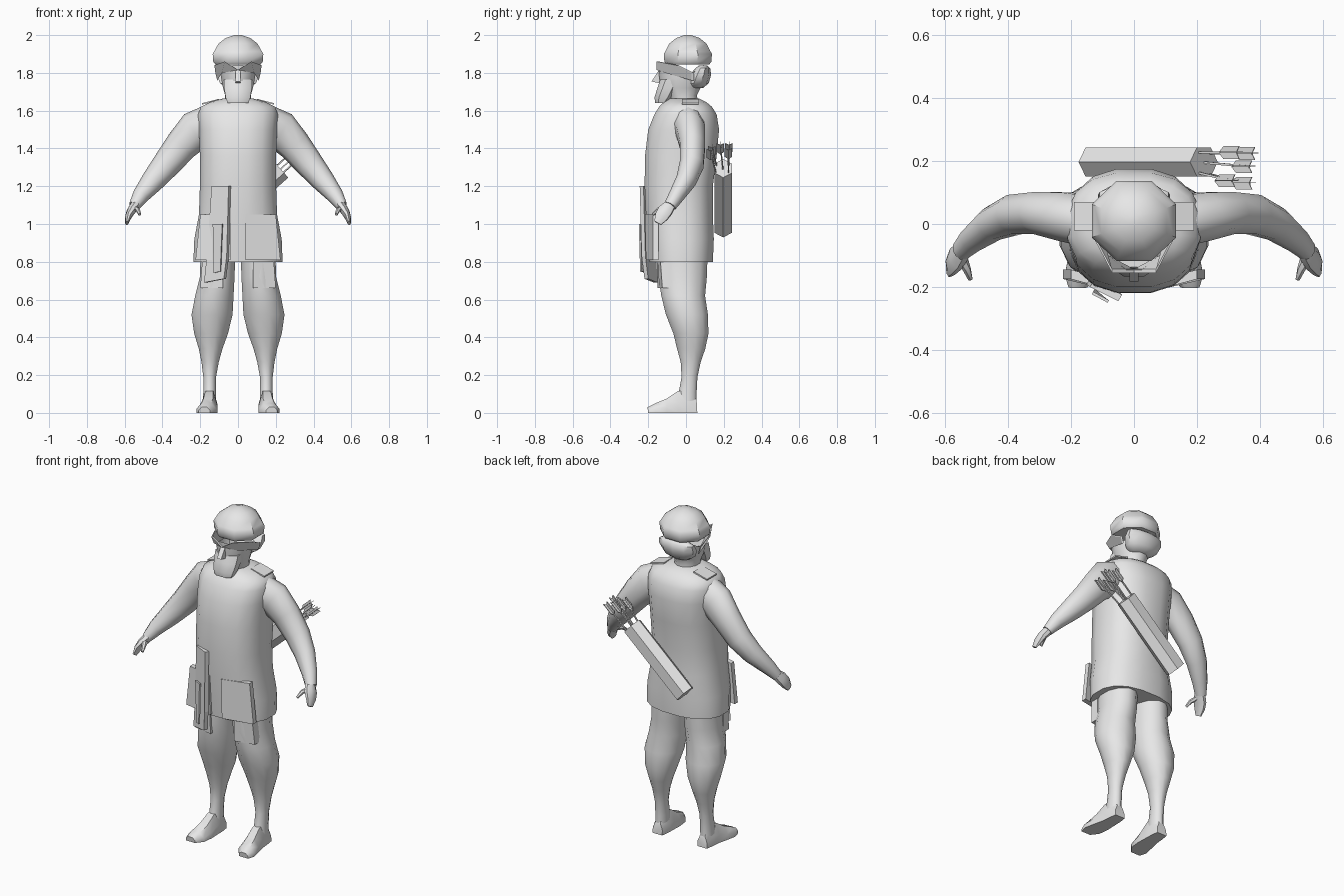
import bpy, bmesh, math
from mathutils import Vector as V

grey = bpy.data.materials.new("light grey")
grey.diffuse_color = (0.8, 0.8, 0.8, 1)


def finish(name, bm, angle=45):
    bmesh.ops.recalc_face_normals(bm, faces=bm.faces)
    me = bpy.data.meshes.new(name)
    bm.to_mesh(me)
    bm.free()
    me.materials.append(grey)
    ob = bpy.data.objects.new(name, me)
    bpy.context.collection.objects.link(ob)
    bpy.ops.object.select_all(action='DESELECT')
    ob.select_set(True)
    bpy.context.view_layer.objects.active = ob
    if angle:
        bpy.ops.object.shade_smooth_by_angle(angle=math.radians(angle))
    return ob


def loft(name, rings, angle=45, cap_start=True, cap_end=True):
    """Skin a list of equal-length point rings."""
    bm = bmesh.new()
    vs = [[bm.verts.new(p) for p in r] for r in rings]
    n = len(vs[0])
    for a, b in zip(vs, vs[1:]):
        for i in range(n):
            j = (i + 1) % n
            bm.faces.new((a[i], a[j], b[j], b[i]))
    if cap_start:
        bm.faces.new(vs[0])
    if cap_end:
        bm.faces.new(vs[-1])
    return finish(name, bm, angle)


def ring(c, u, v, n, p=1.0):
    """Rounded ring: p below 1 makes it squarer."""
    pts = []
    for i in range(n):
        a = 2 * math.pi * (i + 0.5) / n
        x, y = math.cos(a), math.sin(a)
        pts.append(V(c) + V(u) * math.copysign(abs(x) ** p, x) + V(v) * math.copysign(abs(y) ** p, y))
    return pts


def level(z, x0, x1, y0, y1, n=12, p=1.0):
    """Horizontal ring from its extents."""
    return ring(((x0 + x1) / 2, (y0 + y1) / 2, z), ((x1 - x0) / 2, 0, 0), (0, (y1 - y0) / 2, 0), n, p)


def tube(name, path, n=8, angle=45, side=(0, 1, 0)):
    """Loft along a path of (point, radius along side, radius across)."""
    pts = [V(p[0]) for p in path]
    rings = []
    for i, (_, ru, rv) in enumerate(path):
        t = (pts[min(i + 1, len(pts) - 1)] - pts[max(i - 1, 0)]).normalized()
        u = (V(side) - t * V(side).dot(t)).normalized()
        rings.append(ring(pts[i], u * ru, t.cross(u) * rv, n))
    return loft(name, rings, angle)


def plate(name, corners, depth):
    """Flat polygon with thickness given as a vector."""
    loft(name, [[V(c) for c in corners], [V(c) + V(depth) for c in corners]], 0)


# Tunic
body = [(0.80, .24, -.195, .145), (0.92, .235, -.205, .15), (1.05, .21, -.215, .145),
        (1.20, .205, -.222, .145), (1.36, .205, -.22, .165), (1.50, .21, -.203, .178),
        (1.58, .215, -.17, .165), (1.62, .20, -.145, .14), (1.645, .15, -.12, .11), (1.665, .08, -.09, .07)]
loft("tunic", [level(z, -w, w, a, b, 16, .82) for z, w, a, b in body], 50)

# Neck and open-topped head, dipping at the ears
head = [level(z, -w, w, a, b, 12) for z, w, a, b in
        [(1.63, .075, -.08, .07), (1.68, .07, -.10, .06), (1.72, .082, -.135, .08), (1.77, .092, -.145, .10)]]
top = level(1.78, -.095, .095, -.15, .10, 12)
for p in top:
    p.z += .065 * (abs(p.y + .025) / .125) ** 1.5
loft("head", head + [top], 50, cap_end=False)

# Beard, nose and rolled hair
loft("beard", [level(z, -w, w, a, b, 8, .8) for z, w, a, b in
               [(1.64, .058, -.165, -.10), (1.67, .07, -.17, -.07), (1.72, .078, -.155, -.04), (1.765, .08, -.14, -.02)]])
plate("nose", [(0, -.14, 1.82), (0, -.182, 1.755), (0, -.14, 1.745)], (.014, 0, 0))
plate("nose_left_half", [(0, -.14, 1.82), (0, -.182, 1.755), (0, -.14, 1.745)], (-.014, 0, 0))
loft("hair", [level(z, -w, w, a, b, 10) for z, w, a, b in
              [(1.72, .06, .01, .09), (1.745, .10, .0, .12), (1.79, .12, .02, .133), (1.825, .115, .05, .128), (1.84, .08, .07, .11)]])

# Knitted cap
loft("cap", [level(z, -r, r, .01 - r * .95, .01 + r * .95, 8) for z, r in
             [(1.845, .13), (1.86, .142), (1.90, .145), (1.915, .136), (1.955, .112), (1.985, .07), (2.0, .02)]], 40)

for s, side in ((1, "left"), (-1, "right")):
    # Brow band wings
    plate(side + "_brow_band", [(0, -.155, 1.815), (s * .07, -.155, 1.86), (s * .125, -.05, 1.84),
                                (s * .12, .03, 1.80), (s * .11, .03, 1.76), (s * .085, -.11, 1.80)], (0, .012, 0))
    # Collar tab on the shoulder
    plate(side + "_shoulder_tab", [(s * .10, -.02, 1.655), (s * .19, -.02, 1.632), (s * .19, .07, 1.632), (s * .10, .07, 1.655)], (0, 0, .008))

    # Arm
    tube(side + "_arm", [((s * .15, .01, 1.52), .085, .11), ((s * .225, .025, 1.495), .08, .105),
                         ((s * .30, .035, 1.415), .07, .088), ((s * .38, .03, 1.315), .066, .075),
                         ((s * .45, .0, 1.23), .055, .062), ((s * .515, -.05, 1.15), .042, .045),
                         ((s * .55, -.085, 1.095), .034, .03)], 10, 50)
    # Hand and thumb
    tube(side + "_hand", [((s * .54, -.08, 1.105), .03, .028), ((s * .565, -.11, 1.07), .042, .024),
                          ((s * .58, -.13, 1.04), .038, .018), ((s * .588, -.15, 1.005), .022, .009)], 8)
    tube(side + "_thumb", [((s * .55, -.10, 1.085), .02, .016), ((s * .53, -.145, 1.075), .014, .012),
                           ((s * .52, -.175, 1.05), .008, .008)], 6)

    # Baggy trouser leg tapering into the shin
    leg = [(.88, .01, .20, -.15, .12), (.72, .015, .205, -.15, .115), (.62, .02, .23, -.135, .105),
           (.52, .025, .25, -.11, .12), (.42, .05, .235, -.07, .122), (.34, .08, .21, -.05, .105),
           (.27, .10, .195, -.03, .08), (.19, .115, .185, -.025, .062), (.11, .115, .185, -.04, .058), (.06, .115, .187, -.05, .058)]
    loft(side + "_leg", [level(z, min(s * a, s * b), max(s * a, s * b), c, d, 12) for z, a, b, c, d in leg], 50)

    # Foot, flat soled
    foot = [(.06, .15, .032, .07), (.02, .15, .038, .12), (-.04, .152, .042, .115),
            (-.10, .158, .05, .075), (-.16, .168, .052, .05), (-.20, .178, .03, .03)]
    loft(side + "_foot", [[V((s * (x + w * k), y - .004 * h, h * q)) for k, h in
                           ((-1, 0), (1, 0), (1, .45), (.5, 1), (-.5, 1), (-1, .45))]
                          for y, x, w, q in foot], 50)

    # Hem pocket on the tunic, and leg pocket
    plate(side + "_tunic_pocket", [(s * .04, -.218, 1.05), (s * .20, -.175, 1.05), (s * .225, -.175, .81), (s * .04, -.212, .81)], (0, .03, 0))
    plate(side + "_leg_pocket", [(s * .08, -.155, .80), (s * .19, -.135, .80), (s * .20, -.125, .66), (s * .08, -.15, .66)], (0, .05, 0))

# Flat scabbard on the hip, with a narrow tip
plate("scabbard", [(-.14, -.20, 1.20), (-.05, -.245, 1.20), (-.06, -.235, .83), (-.075, -.22, .71), (-.18, -.17, .69), (-.165, -.18, .83)], (.012, .02, 0))
plate("scabbard_flap", [(-.13, -.215, 1.0), (-.08, -.242, 1.0), (-.09, -.235, .75), (-.125, -.205, .74)], (-.004, -.008, 0))

# Quiver slung across the back
base, mouth = V((-.132, .197, .978)), V((.222, .197, 1.295))
axis = (mouth - base).normalized()
across = V((-axis.z, 0, axis.x))
tube("quiver", [(base, .053, .066), (mouth, .053, .066)], 6, 0)

# Arrows with crossed fletchings
for i, (dy, dv, length) in enumerate([(-.03, .02, .17), (.03, .022, .19), (0, -.005, .22), (-.035, -.028, .20), (.028, -.03, .21)]):
    start = mouth + V((0, dy, 0)) + across * dv - axis * .03
    end = start + axis * length + V((0, dy * .5 - .015, 0))
    tube("arrow_shaft_%d" % i, [(start, .005, .005), (end, .005, .005)], 4, 0)
    for k in range(2):
        w = (across * (.016 if k else .0) + V((0, .0 if k else .02, 0)))
        thick = V((0, .003, 0)) if k else across * .003
        a, b = end - axis * .075, end
        plate("arrow_feather_%d_%d" % (i, k), [a, a + w + axis * .02, b + w + axis * .012, b, b - w + axis * .012, a - w + axis * .02], thick)
